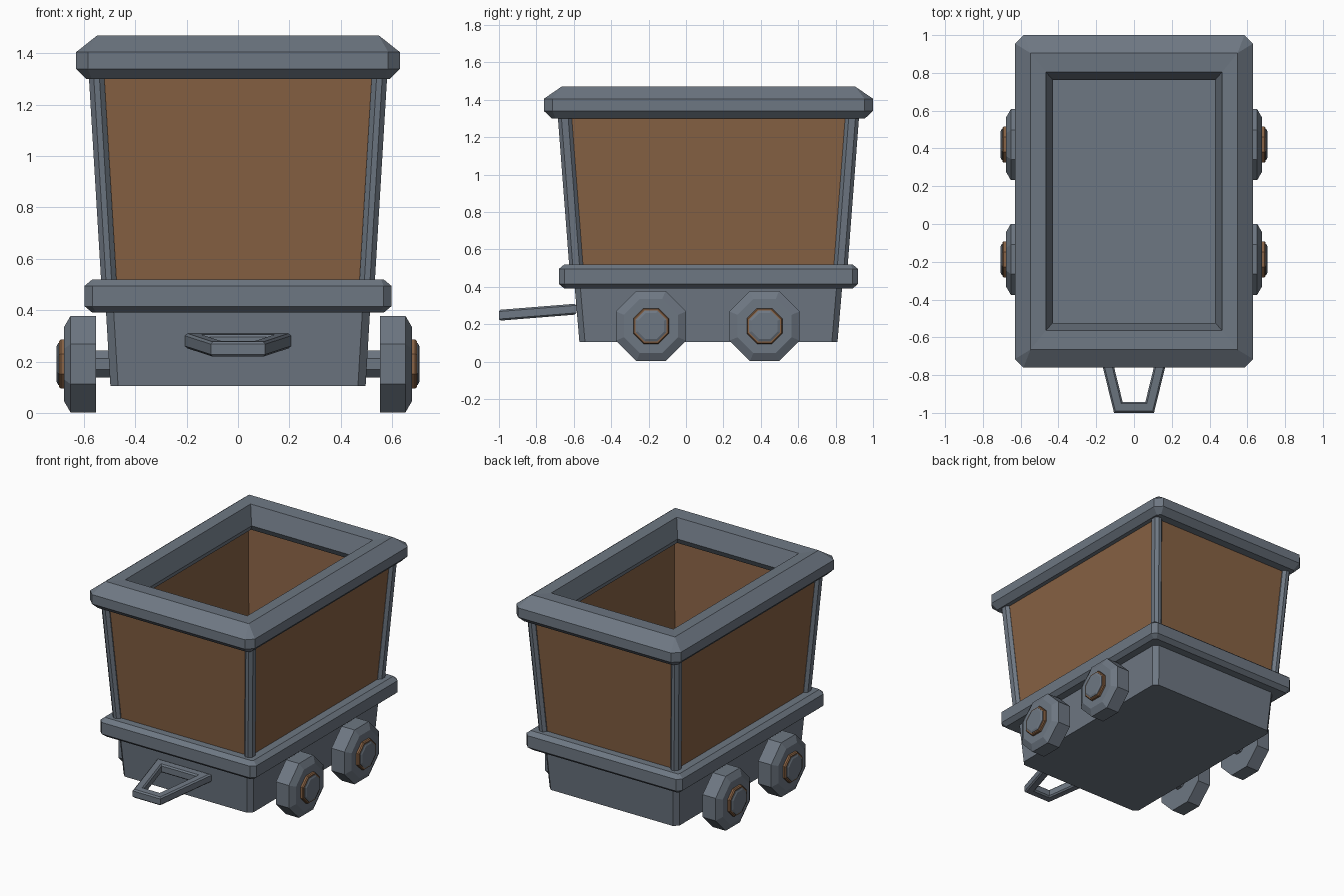
import bpy, bmesh, math
from mathutils import Vector

if "Cube" in bpy.data.objects:
    bpy.data.objects.remove(bpy.data.objects["Cube"])

CY = 0.12  # the tub is set back; the handle sticks out in front


def material(name, rgb):
    m = bpy.data.materials.new(name)
    m.diffuse_color = (*rgb, 1)
    m.use_nodes = True
    m.node_tree.nodes["Principled BSDF"].inputs["Base Color"].default_value = m.diffuse_color
    return m


brown = material("brown_panel", (0.245, 0.122, 0.058))
steel = material("blue_grey_steel", (0.155, 0.185, 0.225))


def finish(name, loops, wrap=False, mat=steel):
    """Bridge equal-sized point loops; cap the ends unless wrapped round."""
    bm = bmesh.new()
    rows = [[bm.verts.new(p) for p in lp] for lp in loops]
    n = len(rows[0])
    pairs = list(zip(rows, rows[1:])) + ([(rows[-1], rows[0])] if wrap else [])
    for a, b in pairs:
        for i in range(n):
            j = (i + 1) % n
            bm.faces.new((a[i], a[j], b[j], b[i]))
    if not wrap:
        bm.faces.new(rows[0])
        bm.faces.new(rows[-1])
    bmesh.ops.remove_doubles(bm, verts=bm.verts, dist=1e-5)
    bmesh.ops.recalc_face_normals(bm, faces=bm.faces)
    me = bpy.data.meshes.new(name)
    bm.to_mesh(me)
    bm.free()
    me.materials.append(mat)
    ob = bpy.data.objects.new(name, me)
    bpy.context.collection.objects.link(ob)
    return ob


def rect(hx, hy, z, c=0.0, cx=0.0, cy=CY):
    """Rectangle loop with corners cut by c."""
    pts = [(hx, -hy + c), (hx, hy - c), (hx - c, hy), (-hx + c, hy),
           (-hx, hy - c), (-hx, -hy + c), (-hx + c, -hy), (hx - c, -hy)]
    return [Vector((cx + x, cy + y, z)) for x, y in pts]


def disc(name, y, z, profile, mat=steel):
    """Eight-sided turned part along x; profile = (x, flat-to-centre radius)."""
    k = 1 / math.cos(math.pi / 8)
    ang = [math.pi / 8 + i * math.pi / 4 for i in range(8)]
    return finish(name, [[(x, y + r * k * math.cos(a), z + r * k * math.sin(a)) for a in ang]
                         for x, r in profile], mat=mat)


# top rim: (half x, half y, z, corner cut)
finish("top_rim", [rect(*p) for p in (
    (0.59, 0.837, 1.30, 0.02), (0.63, 0.88, 1.34, 0.045), (0.63, 0.88, 1.405, 0.045),
    (0.548, 0.785, 1.47, 0), (0.467, 0.685, 1.465, 0), (0.43, 0.643, 1.34, 0),
    (0.45, 0.665, 1.30, 0))], wrap=True)

# lower band: solid slab, its top is the tub floor
finish("lower_band", [rect(*p) for p in (
    (0.567, 0.77, 0.39, 0.015), (0.597, 0.80, 0.415, 0.03),
    (0.597, 0.80, 0.495, 0.03), (0.567, 0.77, 0.52, 0.01))])

# brown tub walls, open inside
finish("tub_walls", [rect(0.511, 0.718, 0.50), rect(0.562, 0.782, 1.33),
                     rect(0.522, 0.737, 1.33), rect(0.471, 0.673, 0.50)],
       wrap=True, mat=brown)

# base box
finish("base", [rect(0.497, 0.69, 0.105, 0.03), rect(0.515, 0.716, 0.41, 0.03)])

# corner posts
for sx in (-1, 1):
    for sy in (-1, 1):
        finish("corner_post", [
            rect(0.03, 0.037, z, 0.019, sx * (ox - 0.03), CY + sy * (oy - 0.037))
            for ox, oy, z in ((0.531, 0.742, 0.48), (0.582, 0.807, 1.33))])

# wheels, hubs and axles
for y in (-0.187, 0.42):
    disc("axle", y, 0.19, [(-0.62, 0.053), (0.62, 0.053)])
    for s in (-1, 1):
        disc("wheel", y, 0.19, [(s * 0.553, 0.188), (s * 0.652, 0.188), (s * 0.677, 0.145)])
        disc("hub_ring", y, 0.19, [(s * 0.66, 0.095), (s * 0.69, 0.095), (s * 0.697, 0.09)], brown)
        disc("hub_cap", y, 0.19, [(s * 0.66, 0.082), (s * 0.70, 0.082), (s * 0.706, 0.07)])

# tow handle: chamfered bar swept round a tilted closed path with mitred corners
path = [Vector(p) for p in ((-0.17, -0.615), (-0.083, -0.971), (0.083, -0.971), (0.17, -0.615))]
section = [(-0.029, -0.02), (-0.02, -0.029), (0.02, -0.029), (0.029, -0.02),
           (0.029, 0.02), (0.02, 0.029), (-0.02, 0.029), (-0.029, 0.02)]
loops = []
for i, p in enumerate(path):
    d0 = (p - path[i - 1]).normalized()
    d1 = (path[(i + 1) % 4] - p).normalized()
    n0, n1 = Vector((-d0.y, d0.x)), Vector((-d1.y, d1.x))
    m = (n0 + n1).normalized()
    m /= m.dot(n0)
    qs = [(p + m * u, v) for u, v in section]
    loops.append([(q.x, q.y, 0.281 + 0.08 * (q.y + 0.58) + v) for q, v in qs])
finish("tow_handle", loops, wrap=True)
